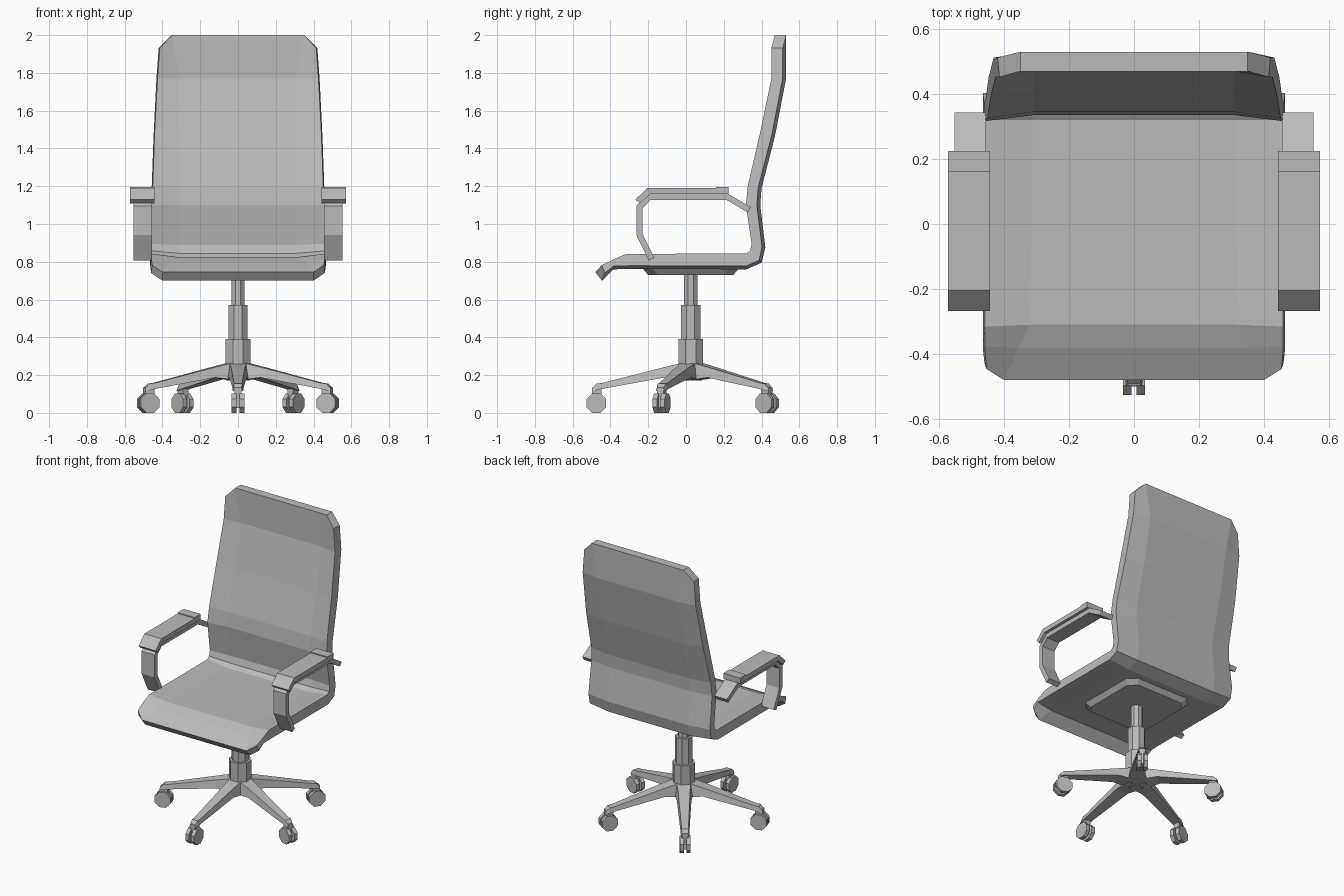
import bpy, bmesh, math
from mathutils import Vector, Matrix

if "Cube" in bpy.data.objects:
    bpy.data.objects.remove(bpy.data.objects["Cube"], do_unlink=True)

grey = bpy.data.materials.new("mid grey")
grey.use_nodes = True
GREY = (0.5, 0.5, 0.5, 1)
grey.diffuse_color = GREY
grey.node_tree.nodes["Principled BSDF"].inputs["Base Color"].default_value = GREY

CENTRE_Y = 0.025


def finish(bm, name, matrix=Matrix()):
    bmesh.ops.recalc_face_normals(bm, faces=bm.faces)
    mesh = bpy.data.meshes.new(name)
    bm.to_mesh(mesh)
    bm.free()
    mesh.materials.append(grey)
    obj = bpy.data.objects.new(name, mesh)
    obj.matrix_world = matrix
    bpy.context.collection.objects.link(obj)
    return obj


def loft(bm, rings):
    """Join rings of equal length into a closed solid."""
    rings = [[bm.verts.new(p) for p in ring] for ring in rings]
    for a, b in zip(rings, rings[1:]):
        for i in range(len(a)):
            j = (i + 1) % len(a)
            bm.faces.new((a[i], a[j], b[j], b[i]))
    bm.faces.new(rings[0])
    bm.faces.new(rings[-1])


def ribbon(path, thickness):
    """Outline of a mitred strip that follows a (y, z) path."""
    pts = [Vector(p) for p in path]
    dirs = [(b - a).normalized() for a, b in zip(pts, pts[1:])]
    left, right = [], []
    for i, p in enumerate(pts):
        d0, d1 = dirs[max(i - 1, 0)], dirs[min(i, len(dirs) - 1)]
        t = (d0 + d1).normalized()
        off = Vector((-t.y, t.x)) * (thickness / 2 / t.dot(d0))
        left.append(p + off)
        right.append(p - off)
    return left + right[::-1]


def extrude_x(name, outline, x0, x1):
    bm = bmesh.new()
    loft(bm, [[(x, y, z) for y, z in outline] for x in (x0, x1)])
    finish(bm, name)


# Seat and back: one bent shell, its side edges raised towards the sitter
# Each row: inner (y, z), outer (y, z), half width of flat middle, half width
rows = [
    ((-.48, .745), (-.445, .70), .40, .46),
    ((-.38, .797), (-.385, .76), .355, .465),
    ((-.31, .825), (-.29, .762), .32, .465),
    ((.32, .825), (.32, .76), .31, .465),
    ((.352, .845), (.40, .795), .31, .465),
    ((.365, .89), (.42, .875), .31, .465),
    ((.335, 1.10), (.393, 1.10), .31, .462),
    ((.345, 1.20), (.40, 1.19), .31, .457),
    ((.41, 1.48), (.47, 1.46), .31, .447),
    ((.47, 1.77), (.53, 1.77), .31, .432),
    ((.47, 2.0), (.53, 2.0), .35, .42),
]
bm = bmesh.new()
sections = []
for i, (inner, outer, mid, wide) in enumerate(rows):
    a, b = Vector(inner), Vector(outer)
    lift = (a - b).normalized() * .018
    ea, eb = a, b
    # Clipped corners at the front lip and the head end
    if i == 0:
        ea, eb = a.lerp(Vector(rows[1][0]), .45), b.lerp(Vector(rows[1][1]), .45)
    elif i == len(rows) - 1:
        ea, eb = a.lerp(Vector(rows[-2][0]), .3), b.lerp(Vector(rows[-2][1]), .3)
    ea, eb = ea + lift, eb + lift
    sections.append([
        (-wide + .006, *ea), (-mid, *a), (mid, *a), (wide - .006, *ea),
        (wide, *eb), (mid, *b), (-mid, *b), (-wide, *eb)])
grid = [[bm.verts.new(p) for p in s] for s in sections]
for r, s in zip(grid, grid[1:]):
    for k in range(8):
        n = (k + 1) % 8
        bm.faces.new((r[k], r[n], s[n], s[k]))
for r in (grid[0], grid[-1]):
    for q in ((0, 1, 6, 7), (1, 2, 5, 6), (2, 3, 4, 5)):
        bm.faces.new([r[k] for k in q])
finish(bm, "seat_and_back")

# Mounting plate under the seat
bm = bmesh.new()


def clipped_square(h, c, z):
    corners = [(h, c - h), (h, h - c), (h - c, h), (c - h, h),
               (-h, h - c), (-h, c - h), (c - h, -h), (h - c, -h)]
    return [(x, y + CENTRE_Y, z) for x, y in corners]


loft(bm, [clipped_square(.225, .05, .73), clipped_square(.255, .055, .765)])
finish(bm, "mounting_plate")

# Telescopic gas column
for name, radius, z0, z1 in (("column_top", .035, .55, .74),
                             ("column_middle", .051, .37, .57),
                             ("column_sleeve", .066, .2, .39)):
    bm = bmesh.new()
    corner = radius / math.cos(math.pi / 8)
    ring = [(corner * math.cos((k + .5) * math.pi / 4),
             corner * math.sin((k + .5) * math.pi / 4) + CENTRE_Y) for k in range(8)]
    loft(bm, [[(x, y, z) for x, y in ring] for z in (z0, z1)])
    finish(bm, name)

# Five-legged base with twin-wheel casters, each built along +x then turned
for n in range(5):
    turn = (Matrix.Translation((0, CENTRE_Y, 0))
            @ Matrix.Rotation(math.radians(72 * n - 90), 4, "Z"))

    # Tapered leg: x, half width at top and bottom, z of bottom and top
    bm = bmesh.new()
    loft(bm, [[(x, -wb, zb), (x, wb, zb), (x, wt, zt), (x, -wt, zt)]
              for x, wt, wb, zb, zt in ((0, .045, .06, .172, .275),
                                        (.065, .042, .055, .178, .26),
                                        (.14, .037, .046, .187, .242),
                                        (.47, .022, .028, .127, .158),
                                        (.497, .022, .028, .12, .155),
                                        (.522, .018, .024, .115, .13))])
    finish(bm, f"base_leg_{n + 1}", turn)

    # Caster stem and hub between the wheels
    bm = bmesh.new()
    for size, pos in (((.05, .036, .06), (.497, 0, .105)),
                      ((.05, .03, .06), (.5, 0, .055))):
        bmesh.ops.create_cube(bm, size=1, matrix=Matrix.Translation(pos)
                              @ Matrix.Diagonal((*size, 1)))
    finish(bm, f"caster_stem_{n + 1}", turn)

    # Wheel pair
    bm = bmesh.new()
    for side in (-1, 1):
        bmesh.ops.create_cone(
            bm, cap_ends=True, segments=8, radius1=.056, radius2=.056, depth=.026,
            matrix=Matrix.Translation((.5, side * .021, .052))
            @ Matrix.Rotation(math.pi / 2, 4, "X")
            @ Matrix.Rotation(math.pi / 8, 4, "Z"))
    finish(bm, f"caster_wheels_{n + 1}", turn)

# Armrests: a bent flat strip with a pad on top
strip = ribbon([(.335, 1.075), (.22, 1.143), (-.195, 1.143), (-.247, 1.09),
                (-.247, .945), (-.183, .815)], .032)
pad = [(.225, 1.197), (.16, 1.197), (.16, 1.19), (-.205, 1.19), (-.268, 1.13),
       (-.245, 1.108), (-.19, 1.158), (.225, 1.158)]
for side, sign in (("left", 1), ("right", -1)):
    extrude_x(f"{side}_arm_strip", strip, sign * .455, sign * .553)
    extrude_x(f"{side}_arm_pad", pad, sign * .443, sign * .573)
